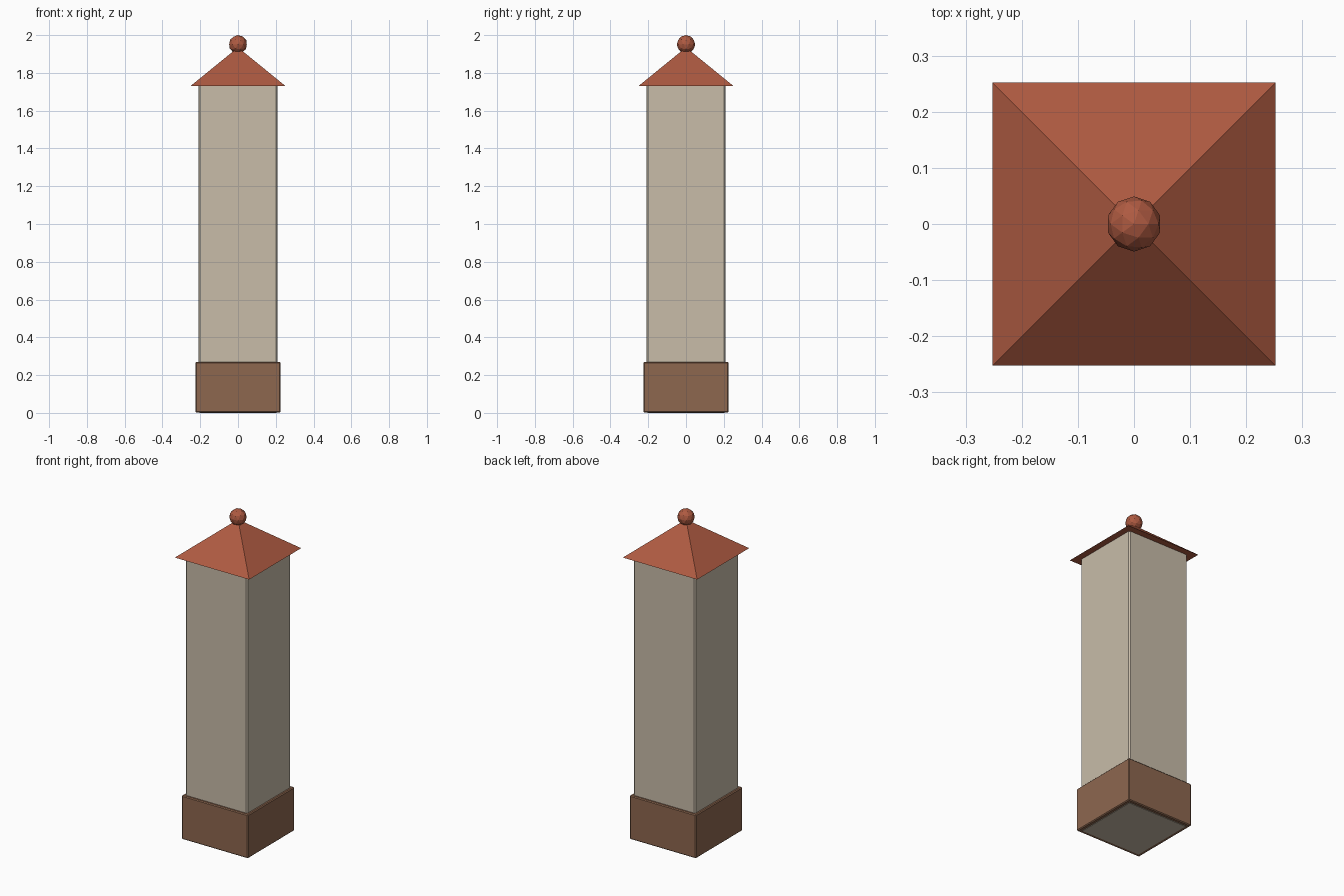
import bpy
import math

cube = bpy.data.objects.get("Cube")
if cube:
    bpy.data.objects.remove(cube, do_unlink=True)


def make_material(name, srgb):
    """Flat colour from 0-255 sRGB values, stored as linear."""
    color = [((c / 255 + 0.055) / 1.055) ** 2.4 for c in srgb] + [1.0]
    mat = bpy.data.materials.new(name)
    mat.use_nodes = True
    mat.diffuse_color = color
    mat.node_tree.nodes["Principled BSDF"].inputs["Base Color"].default_value = color
    return mat


def finish(name, mat):
    obj = bpy.context.object
    obj.name = name
    obj.data.materials.append(mat)
    return obj


def square_block(name, half, bottom, top, bevel, mat):
    """Square block with narrow chamfered edges."""
    bpy.ops.mesh.primitive_cube_add(size=1, location=(0, 0, (bottom + top) / 2))
    obj = finish(name, mat)
    obj.scale = (2 * half, 2 * half, top - bottom)
    bpy.ops.object.transform_apply(location=False, rotation=False, scale=True)
    mod = obj.modifiers.new("chamfer", 'BEVEL')
    mod.width = bevel
    mod.segments = 1
    return obj


stone = make_material("pale stone", (200, 188, 169))
brown = make_material("brown base", (141, 103, 79))
terracotta = make_material("terracotta", (174, 90, 65))

# Shaft runs through the plinth down to the ground
square_block("shaft", 0.21, 0.0, 1.745, 0.008, stone)
square_block("plinth", 0.225, 0.002, 0.27, 0.005, brown)

# Pyramid roof with overhanging eaves
eave, ridge, half = 1.73, 1.935, 0.252
bpy.ops.mesh.primitive_cone_add(
    vertices=4, radius1=half * math.sqrt(2), radius2=0, depth=ridge - eave,
    location=(0, 0, (eave + ridge) / 2), rotation=(0, 0, math.pi / 4))
finish("roof", terracotta)

# Faceted ball on the roof point
radius = 0.049
bpy.ops.mesh.primitive_ico_sphere_add(
    subdivisions=2, radius=radius, location=(0, 0, 2 - radius))
finish("finial_ball", terracotta)
